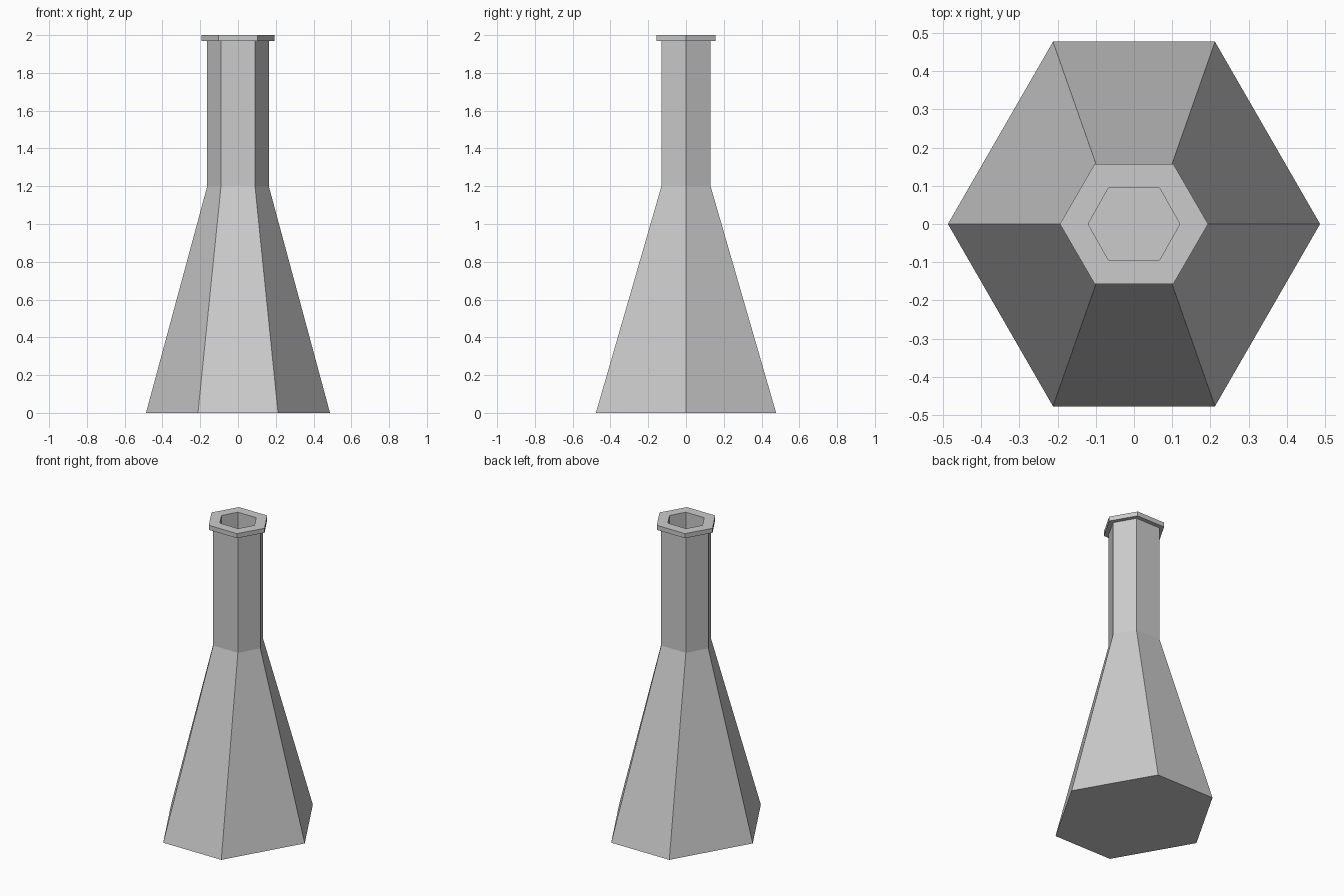
import bpy, bmesh

if "Cube" in bpy.data.objects:
    bpy.data.objects.remove(bpy.data.objects["Cube"])

# Six-sided sections from outer base, up over the lip, down to the inner floor:
# (half width at the side points, half width of the front edge, half depth, z)
SECTIONS = [
    (0.487, 0.212, 0.477, 0.00),   # outer base
    (0.163, 0.090, 0.130, 1.20),   # shoulder
    (0.163, 0.090, 0.130, 1.97),   # neck top
    (0.194, 0.103, 0.157, 1.97),   # lip underside
    (0.194, 0.103, 0.157, 2.00),   # lip top
    (0.120, 0.067, 0.094, 2.00),   # mouth
    (0.120, 0.067, 0.094, 1.20),   # inner shoulder
    (0.436, 0.188, 0.428, 0.04),   # inner floor
]


def hex_ring(bm, side, edge, depth, z):
    points = [(side, 0), (edge, depth), (-edge, depth),
              (-side, 0), (-edge, -depth), (edge, -depth)]
    return [bm.verts.new((x, y, z)) for x, y in points]


# Hollow flask: bridge neighbouring sections, then close the base and floor
bm = bmesh.new()
rings = [hex_ring(bm, *s) for s in SECTIONS]
for a, b in zip(rings, rings[1:]):
    for i in range(6):
        j = (i + 1) % 6
        bm.faces.new((a[i], a[j], b[j], b[i]))
bm.faces.new(rings[0][::-1])
bm.faces.new(rings[-1])
bmesh.ops.recalc_face_normals(bm, faces=bm.faces)

mesh = bpy.data.meshes.new("flask")
bm.to_mesh(mesh)
bm.free()
flask = bpy.data.objects.new("flask", mesh)
bpy.context.collection.objects.link(flask)
